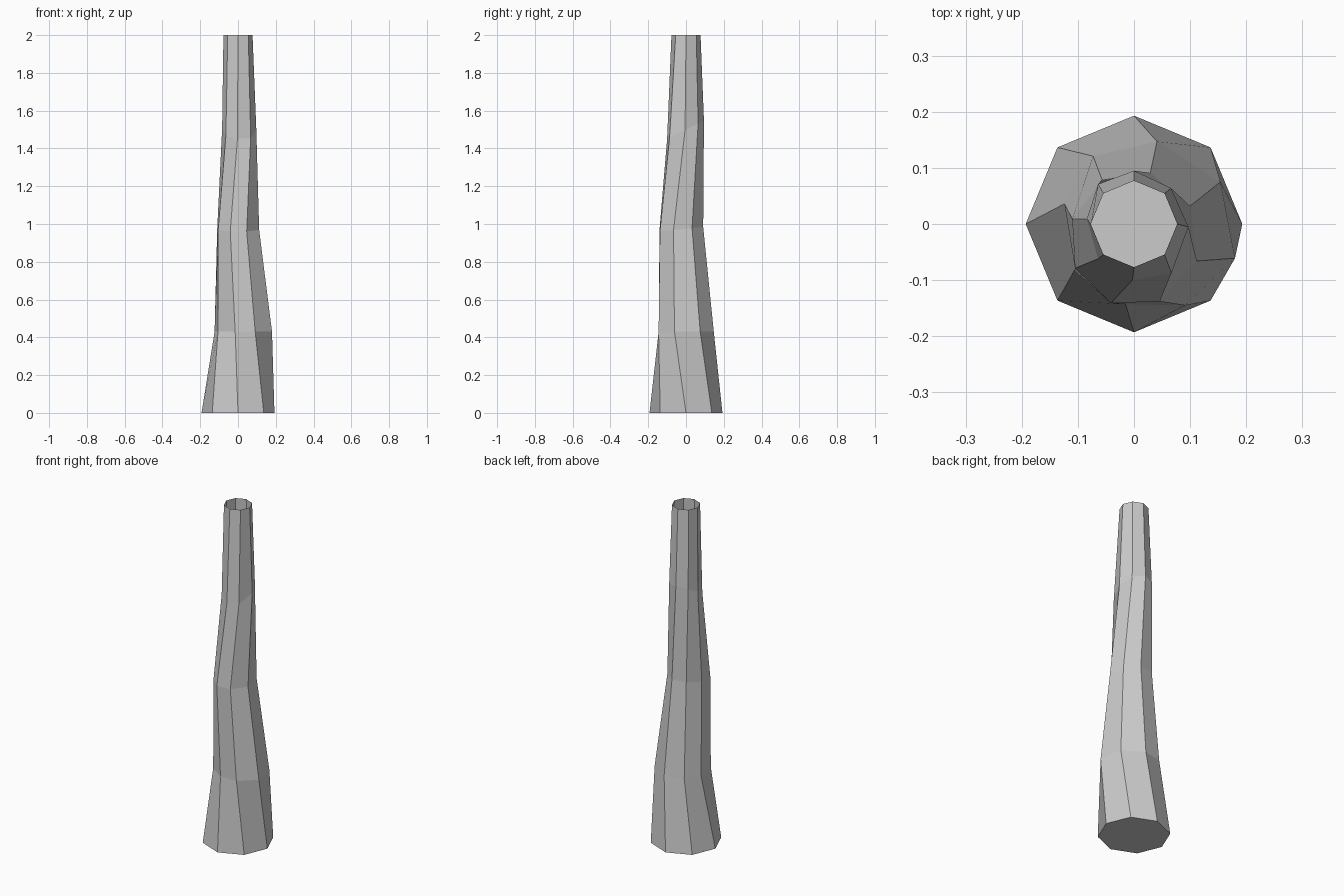
import bpy, bmesh
from math import cos, sin, pi


def octagon(r):
    return [(r * cos(i * pi / 4), r * sin(i * pi / 4)) for i in range(8)]


# Cross-sections: (height, slope of height along y, outline from +x counter-clockwise)
sections = [
    (0.0, 0.0, octagon(0.193)),
    (0.43, 0.0, [(0.18, -0.061), (0.154, 0.075), (0.041, 0.147), (-0.073, 0.121),
                 (-0.124, 0.036), (-0.106, -0.082), (-0.015, -0.143), (0.091, -0.145)]),
    (0.975, 0.1, [(0.112, -0.066), (0.1, 0.032), (0.029, 0.091), (-0.057, 0.079),
                  (-0.11, 0.009), (-0.105, -0.079), (-0.041, -0.141), (0.046, -0.138)]),
    (1.5, 0.5, [(0.097, -0.005), (0.066, 0.064), (0.0, 0.095), (-0.064, 0.071),
                (-0.084, 0.009), (-0.064, -0.062), (-0.003, -0.1), (0.067, -0.087)]),
    (2.0, 0.0, octagon(0.077)),
]

# Trunk: skin between sections, closed at the bottom, open at the top
bm = bmesh.new()
rings = [[bm.verts.new((x, y, z + slope * y)) for x, y in outline]
         for z, slope, outline in sections]
for low, high in zip(rings, rings[1:]):
    for i in range(8):
        j = (i + 1) % 8
        bm.faces.new((low[i], low[j], high[j], high[i]))
bm.faces.new(rings[0][::-1])

mesh = bpy.data.meshes.new("trunk")
bm.to_mesh(mesh)
bm.free()
trunk = bpy.data.objects.new("trunk", mesh)
bpy.context.collection.objects.link(trunk)
